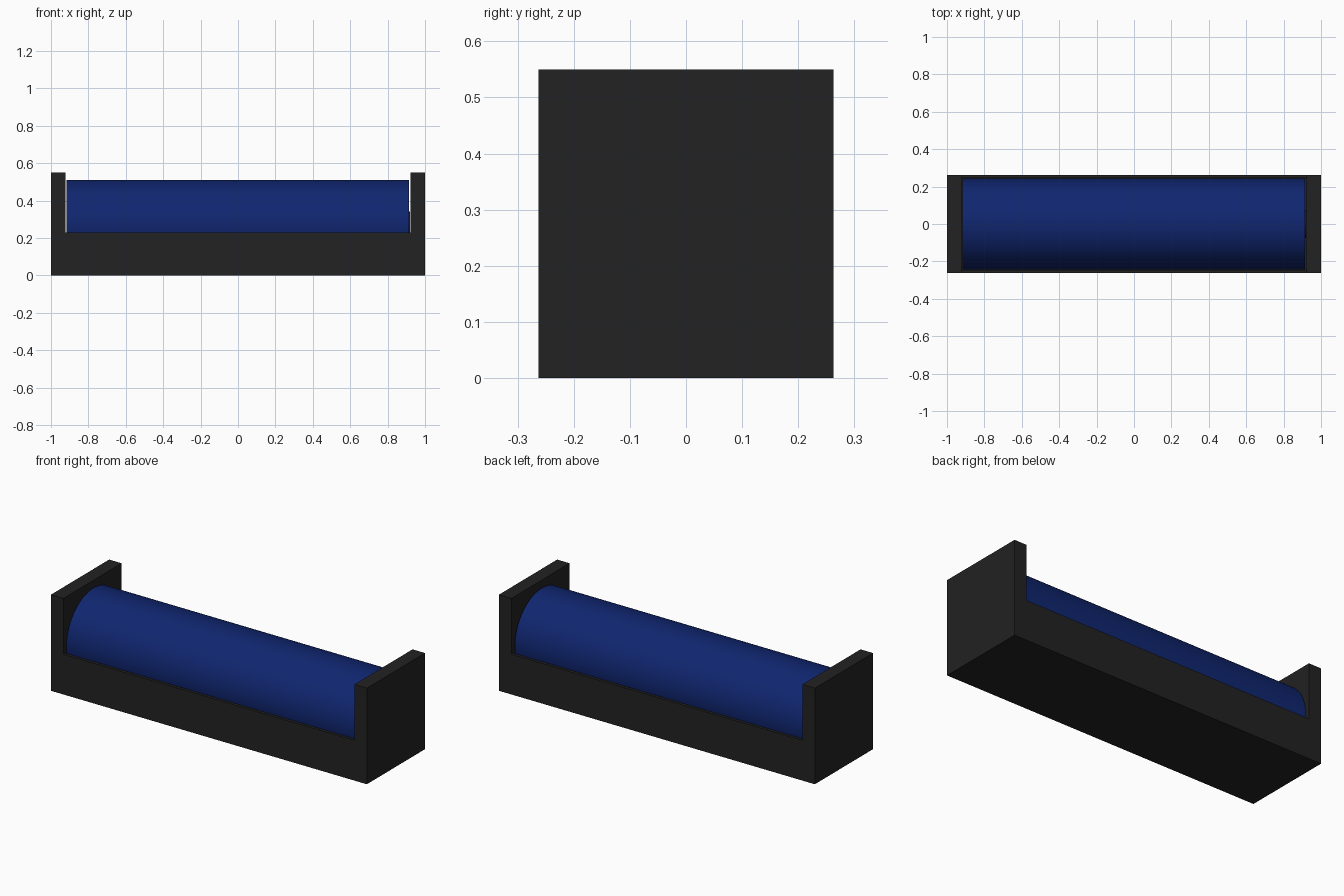
import bpy
import math

default = bpy.data.objects.get("Cube")
if default:
    bpy.data.objects.remove(default, do_unlink=True)


def material(name, rgb):
    mat = bpy.data.materials.new(name)
    mat.use_nodes = True
    colour = (*rgb, 1)
    mat.diffuse_color = colour
    shader = mat.node_tree.nodes["Principled BSDF"]
    shader.inputs["Base Color"].default_value = colour
    shader.inputs["Roughness"].default_value = 0.8
    return mat


def box(name, low, high):
    centre = [(a + b) / 2 for a, b in zip(low, high)]
    bpy.ops.mesh.primitive_cube_add(size=1, location=centre)
    obj = bpy.context.object
    obj.name = name
    obj.scale = [b - a for a, b in zip(low, high)]
    bpy.ops.object.transform_apply(location=True, rotation=True, scale=True)
    return obj


def rod(name, radius, x0, x1, z, mat):
    bpy.ops.mesh.primitive_cylinder_add(
        vertices=96, radius=radius, depth=x1 - x0,
        location=((x0 + x1) / 2, 0, z), rotation=(0, math.pi / 2, 0))
    obj = bpy.context.object
    obj.name = name
    obj.data.materials.append(mat)
    bpy.ops.object.shade_smooth_by_angle(angle=math.radians(40))
    return obj


black = material("black plastic", (0.016, 0.016, 0.016))
blue = material("blue wrapper", (0.005, 0.019, 0.16))

# Overall sizes
WIDTH, DEPTH, HEIGHT = 1.0, 0.263, 0.55
RAIL_TOP, INNER_X, INNER_Y, FLOOR = 0.23, 0.921, 0.246, 0.02
AXIS, RADIUS = 0.267, 0.243

# Open tray: tall end plates, low side rails, a pocket down to the floor
tray = box("holder_tray", (-WIDTH, -DEPTH, 0), (WIDTH, DEPTH, HEIGHT))
tray.data.materials.append(black)
cutters = [
    box("rail_cutter", (-INNER_X, -1, RAIL_TOP), (INNER_X, 1, 1)),
    box("pocket_cutter", (-INNER_X, -INNER_Y, FLOOR), (INNER_X, INNER_Y, 0.4)),
]
for cutter in cutters:
    cutter.hide_render = True
    cut = tray.modifiers.new(cutter.name, "BOOLEAN")
    cut.operation = "DIFFERENCE"
    cut.solver = "EXACT"
    cut.object = cutter
    bpy.context.view_layer.objects.active = tray
    bpy.ops.object.modifier_apply(modifier=cut.name)
for cutter in cutters:
    bpy.data.objects.remove(cutter, do_unlink=True)

# Cylindrical cell with a small terminal at its left end
rod("cell_body", RADIUS, -0.916, 0.914, AXIS, blue)
rod("cell_terminal", 0.075, 0.91, 0.92, AXIS, blue)
